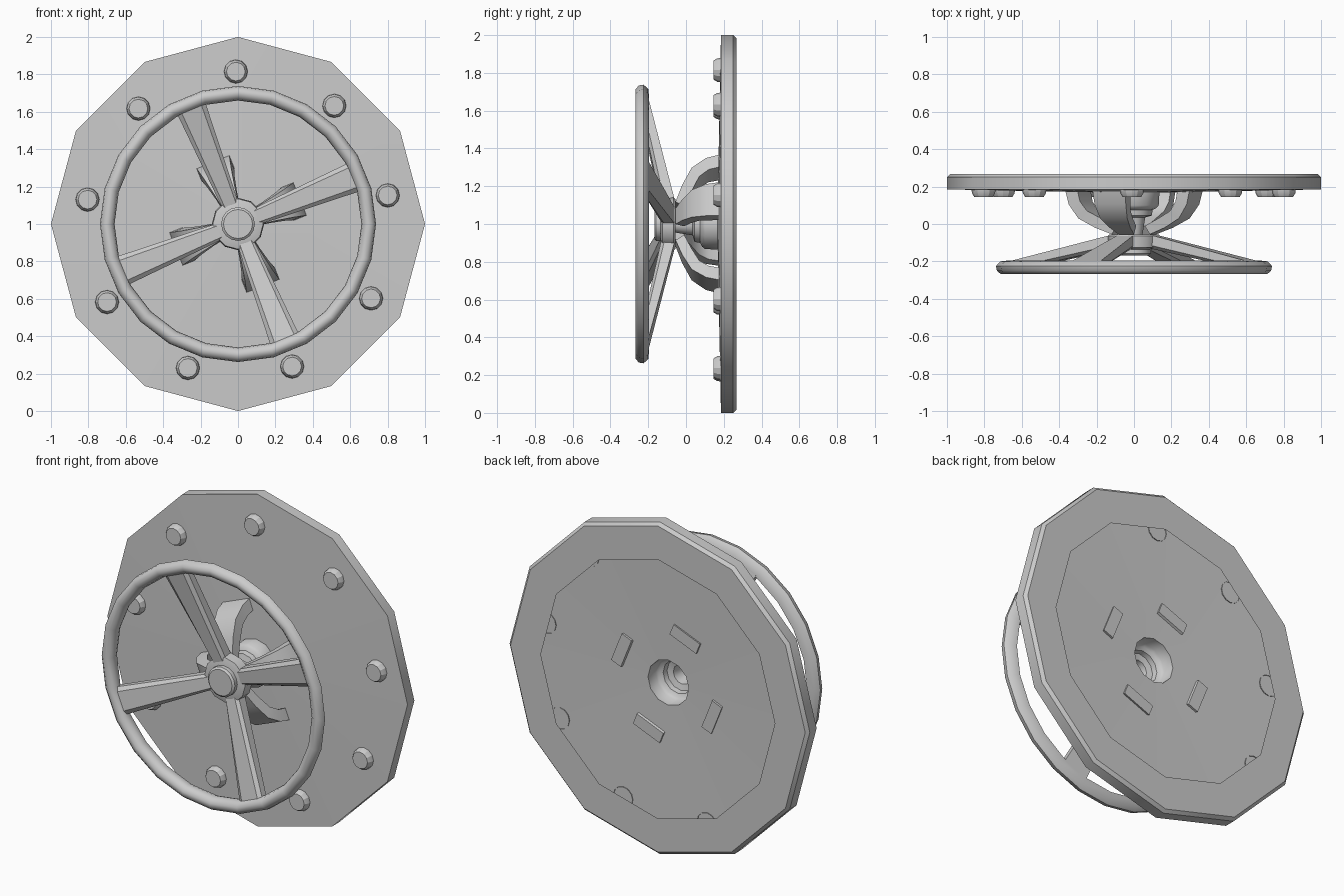
import bpy, bmesh, math
from mathutils import Matrix, Vector

if "Cube" in bpy.data.objects:
    bpy.data.objects.remove(bpy.data.objects["Cube"])

C = Vector((0, 0, 1))


def finish(name, bm, angle=35):
    bmesh.ops.remove_doubles(bm, verts=bm.verts, dist=1e-5)
    bmesh.ops.recalc_face_normals(bm, faces=bm.faces)
    me = bpy.data.meshes.new(name)
    bm.to_mesh(me)
    bm.free()
    ob = bpy.data.objects.new(name, me)
    bpy.context.collection.objects.link(ob)
    bpy.ops.object.select_all(action='DESELECT')
    ob.select_set(True)
    bpy.context.view_layer.objects.active = ob
    bpy.ops.object.shade_smooth_by_angle(angle=math.radians(angle))
    return ob


def lathe(name, profile, seg, center=C, closed=False, angle=35):
    """Spin (radius, y) points around the y axis through center."""
    bm = bmesh.new()
    rings = []
    for r, y in profile:
        if r == 0:
            rings.append([bm.verts.new(center + Vector((0, y, 0)))] * seg)
        else:
            rings.append([bm.verts.new(center + Vector((r * math.cos(a), y, r * math.sin(a))))
                          for a in (2 * math.pi * i / seg for i in range(seg))])
    pairs = list(zip(rings, rings[1:]))
    if closed:
        pairs.append((rings[-1], rings[0]))
    for p, q in pairs:
        for i in range(seg):
            j = (i + 1) % seg
            bm.faces.new(list(dict.fromkeys((p[i], p[j], q[j], q[i]))))
    return finish(name, bm, angle)


def radial_loft(name, sections, degrees):
    """Loft sections of (r, y, half width) points, turned around the y axis."""
    bm = bmesh.new()
    rot = Matrix.Rotation(-math.radians(degrees), 4, 'Y')
    rings = [[bm.verts.new(rot @ Vector((r, y, w)) + C) for r, y, w in s] for s in sections]
    n = len(rings[0])
    for p, q in zip(rings, rings[1:]):
        for i in range(n):
            j = (i + 1) % n
            bm.faces.new((p[i], p[j], q[j], q[i]))
    bm.faces.new(rings[0])
    bm.faces.new(rings[-1])
    return finish(name, bm, 30)


# twelve-sided back plate, an open shell with a folded rear lip
lathe("back_plate", [(0.136, 0.168), (1.0, 0.185), (1.0, 0.25), (0.982, 0.268), (0.78, 0.268)], 12)

# stepped shaft, hollow from behind
lathe("shaft", [(0.136, 0.168), (0.132, 0.10), (0.12, 0.085), (0.10, 0.075), (0.095, 0.045),
                (0.06, 0.035), (0.045, -0.06), (0, -0.06)], 12)

# wheel hub and front cap
lathe("wheel_hub", [(0, -0.055), (0.13, -0.055), (0.14, -0.065), (0.135, -0.125),
                    (0.10, -0.135), (0, -0.135)], 12)
lathe("hub_cap", [(0.09, -0.12), (0.09, -0.158), (0.078, -0.168), (0, -0.168)], 16)

# hand wheel rim
lathe("wheel_rim", [(0.67, -0.195), (0.715, -0.2), (0.738, -0.225), (0.733, -0.25), (0.712, -0.268),
                    (0.69, -0.268), (0.667, -0.25), (0.66, -0.22)], 24, closed=True, angle=50)


def spoke_section(r, back, front, w):
    b = 0.75 * front + 0.25 * back
    return [(r, back, -w), (r, back, w), (r, b, w), (r, front, w * 0.7),
            (r, front, -w * 0.7), (r, b, -w)]


# outer and inner line of a curved bracket: r, y, inner r, inner y, half width
bracket = [(0.11, -0.055, 0.08, -0.01, 0.045), (0.20, -0.02, 0.165, 0.03, 0.06),
           (0.29, 0.03, 0.24, 0.07, 0.078), (0.34, 0.105, 0.275, 0.12, 0.09),
           (0.36, 0.186, 0.29, 0.186, 0.095)]

for k in range(4):
    ang = 22 + 90 * k
    # spokes widen towards the rim
    radial_loft(f"spoke_{k + 1}", [spoke_section(0.10, -0.055, -0.13, 0.045),
                                   spoke_section(0.69, -0.2, -0.25, 0.083)], ang)
    # brackets curve back to the plate
    radial_loft(f"bracket_{k + 1}", [[(r, y, -w), (r, y, w), (ri, yi, w), (ri, yi, -w)]
                                     for r, y, ri, yi, w in bracket], ang)

# ring of nine bolts
for k in range(9):
    a = math.radians(10.8 + 40 * k)
    pos = C + Vector((0.815 * math.cos(a), 0, 0.815 * math.sin(a)))
    lathe(f"bolt_{k + 1}", [(0.064, 0.186), (0.062, 0.165), (0.05, 0.145), (0, 0.145)], 12, pos, angle=25)
